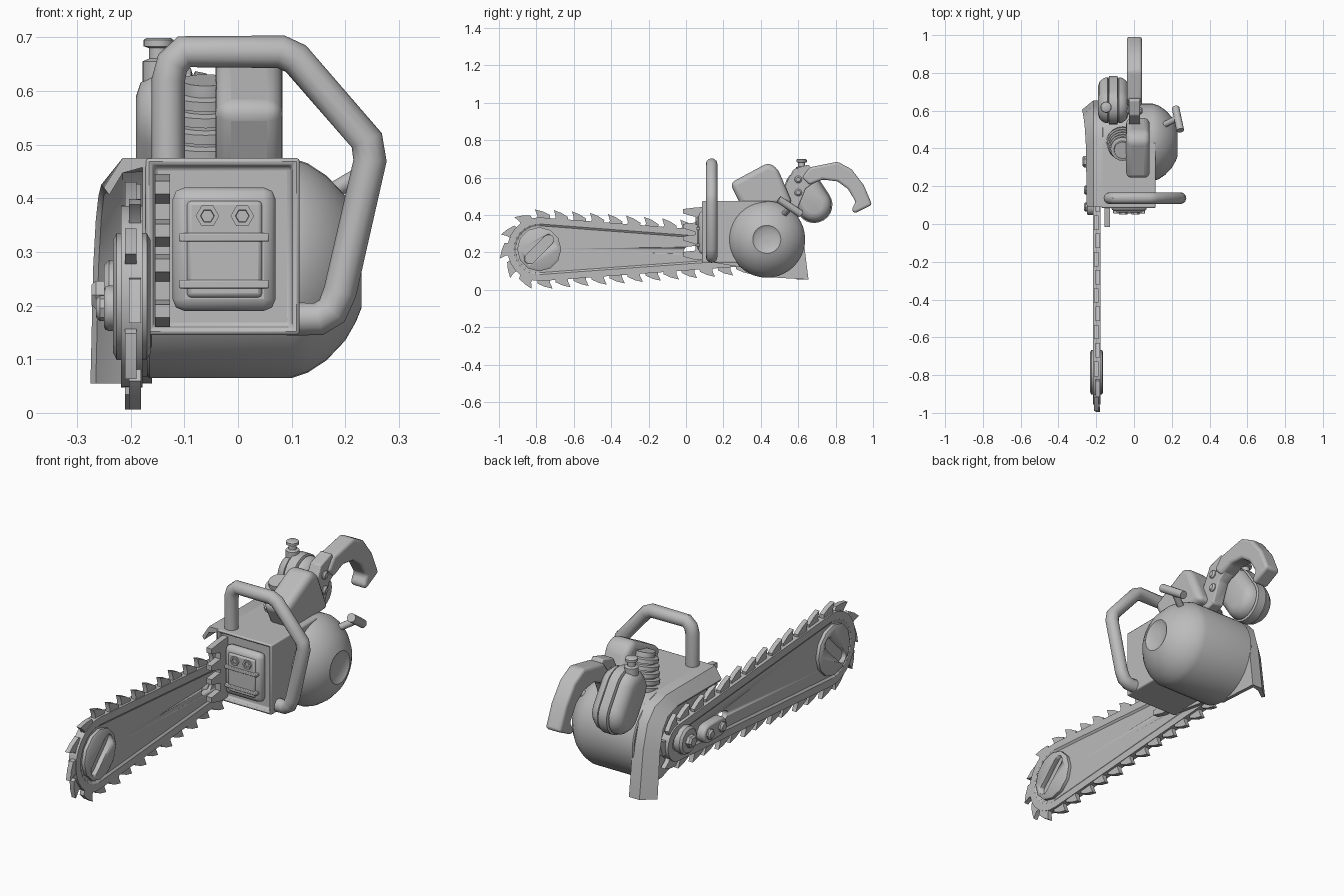
import bpy, bmesh, math
from mathutils import Vector

old = bpy.data.objects.get("Cube")
if old:
    bpy.data.objects.remove(old)

grey = bpy.data.materials.new("plain grey")
grey.use_nodes = True
grey.diffuse_color = (0.5, 0.5, 0.5, 1)
grey.node_tree.nodes["Principled BSDF"].inputs["Base Color"].default_value = grey.diffuse_color


def finish(name, mesh, bevel=0.0, segments=2):
    mesh.materials.clear()
    mesh.materials.append(grey)
    mesh.shade_smooth()
    mesh.set_sharp_from_angle(angle=math.radians(35))
    ob = bpy.data.objects.new(name, mesh)
    bpy.context.collection.objects.link(ob)
    if bevel:
        mod = ob.modifiers.new("Bevel", 'BEVEL')
        mod.width, mod.segments = bevel, segments
        mod.limit_method = 'ANGLE'
    return ob


def skin(name, rings, bevel=0.0, segments=2, inset=None):
    """Join equal rings of points into a closed solid."""
    bm = bmesh.new()
    rows = [[bm.verts.new(p) for p in ring] for ring in rings]
    n = len(rows[0])
    for a, b in zip(rows, rows[1:]):
        for i in range(n):
            j = (i + 1) % n
            bm.faces.new((a[i], a[j], b[j], b[i]))
    caps = [bm.faces.new(rows[0]), bm.faces.new(rows[-1])]
    bmesh.ops.recalc_face_normals(bm, faces=bm.faces)
    if inset:
        for width, depth in inset:
            bmesh.ops.inset_region(bm, faces=caps, thickness=width, depth=depth)
    mesh = bpy.data.meshes.new(name)
    bm.to_mesh(mesh)
    bm.free()
    return finish(name, mesh, bevel, segments)


def prism(name, pts, x0, x1, bevel=0.0, segments=2, inset=None):
    return skin(name, [[(x, y, z) for y, z in pts] for x in (x0, x1)], bevel, segments, inset)


def box(name, x, y, z, bevel=0.0, segments=2):
    pts = [(y[0], z[0]), (y[1], z[0]), (y[1], z[1]), (y[0], z[1])]
    return prism(name, pts, x[0], x[1], bevel, segments)


def lathe(name, profile, origin, axis, sides=24):
    """Turn (distance, radius) pairs around an axis."""
    q = Vector(axis).to_track_quat('Z', 'Y')
    rings = []
    for d, r in profile:
        ring = [(r * math.cos(t), r * math.sin(t), d)
                for t in (2 * math.pi * i / sides for i in range(sides))]
        rings.append([Vector(origin) + q @ Vector(p) for p in ring])
    return skin(name, rings)


def knob(name, origin, axis, r, h, sides=24, chamfer=0.008):
    return lathe(name, [(0, r), (h - chamfer, r), (h, r - chamfer)], origin, axis, sides)


def tube(name, pts, r):
    curve = bpy.data.curves.new(name, 'CURVE')
    curve.dimensions = '3D'
    curve.bevel_depth, curve.bevel_resolution = r, 4
    curve.use_fill_caps = True
    spline = curve.splines.new('POLY')
    spline.points.add(len(pts) - 1)
    for sp, p in zip(spline.points, pts):
        sp.co = (*p, 1)
    tmp = bpy.data.objects.new(name, curve)
    mesh = bpy.data.meshes.new_from_object(tmp)
    bpy.data.objects.remove(tmp)
    return finish(name, mesh)


def pill(a, b, ra, rb, steps=10):
    """Outline around two circles, counterclockwise from the top of circle a."""
    a, b = Vector(a), Vector(b)
    base = math.atan2(b.y - a.y, b.x - a.x)
    tilt = math.pi / 2 - math.asin((ra - rb) / (b - a).length)
    out = []
    for c, r, t0, t1 in ((a, ra, tilt, 2 * math.pi - tilt), (b, rb, -tilt, tilt)):
        for i in range(steps + 1):
            t = base + t0 + (t1 - t0) * i / steps
            out.append((c.x + r * math.cos(t), c.y + r * math.sin(t)))
    return out


def cut(ob, cutter):
    mod = ob.modifiers.new("Cut", 'BOOLEAN')
    mod.operation, mod.object = 'DIFFERENCE', cutter
    cutter.hide_render = True
    cutter.hide_set(True)
    cutter.display_type = 'WIRE'


# Guide bar with sunken panels and a slot near its root
TIP, ROOT = (-0.785, 0.217), (0.36, 0.215)
BAR_X = -0.198
outline = pill(TIP, ROOT, 0.17, 0.085, 14)
bar = prism("guide_bar", outline, BAR_X - 0.02, BAR_X + 0.02, inset=[(0.035, 0), (0.01, -0.007)])
cut(bar, prism("bar_slot_cutter", pill((0.01, 0.21), (0.05, 0.215), 0.02, 0.02), -0.3, -0.1))

# Round tip plate with a slanted slot
tip = lathe("tip_plate", [(-0.035, 0.105), (-0.028, 0.118), (0.028, 0.118), (0.035, 0.105)],
            (BAR_X, *TIP), (1, 0, 0), 12)
slot = pill((TIP[0] - 0.05, TIP[1] - 0.05), (TIP[0] + 0.05, TIP[1] + 0.05), 0.028, 0.028, 6)
cut(tip, prism("tip_slot_cutter", slot, -0.3, -0.1))

# Hooked chain teeth spaced evenly along the bar edge
tooth = [(-0.045, -0.02), (0.025, -0.02), (0.022, 0.012), (0.034, 0.045), (-0.008, 0.032), (-0.045, 0.012)]
loop = [Vector(p) for p in outline]
segs = list(zip(loop, loop[1:] + loop[:1]))
total = sum((b - a).length for a, b in segs)
count = round(total / 0.098)
for k in range(count):
    s = total * k / count
    for a, b in segs:
        length = (b - a).length
        if s <= length:
            break
        s -= length
    d = (b - a).normalized()
    nrm = Vector((d.y, -d.x))
    base = a + d * s
    pts = [base + d * u + nrm * v for u, v in tooth]
    x = BAR_X + (0.006 if k % 2 else -0.002)
    prism("chain_tooth", pts, x - 0.011, x + 0.011)

# Bar nut and two-bolt clamp on the outer side
knob("bar_washer", (-0.205, 0.33, 0.22), (-1, 0, 0), 0.065, 0.045, 12, 0.01)
knob("bar_nut", (-0.24, 0.33, 0.22), (-1, 0, 0), 0.03, 0.033, 6)
prism("bar_clamp", pill((0.09, 0.195), (0.18, 0.195), 0.042, 0.042, 6), -0.25, -0.2, 0.008)
for y in (0.09, 0.18):
    knob("clamp_bolt", (-0.245, y, 0.195), (-1, 0, 0), 0.024, 0.02, 8)

# Engine drum with a domed side and dimple
lathe("engine_drum", [(-0.17, 0.2), (-0.165, 0.205), (0.1, 0.205), (0.13, 0.195), (0.165, 0.172),
                      (0.2, 0.135), (0.22, 0.1), (0.23, 0.075), (0.218, 0.055), (0.218, 0.01)],
      (0, 0.432, 0.27), (1, 0, 0), 40)

# Engine block with a framed front
block_rings = [[(x, y, z) for x, z in ((-0.172, 0.145), (0.115, 0.145), (0.115, 0.475), (-0.172, 0.475))]
               for y in (0.085, 0.43)]
skin("engine_block", block_rings, 0.008, inset=[(0.018, 0), (0.006, -0.022)])
box("muffler", (-0.122, 0.07), (0.068, 0.12), (0.19, 0.42), 0.022)
box("muffler_panel", (-0.095, 0.045), (0.06, 0.08), (0.215, 0.395), 0.008)
for z in (0.24, 0.327):
    box("muffler_band", (-0.11, 0.058), (0.055, 0.08), (z - 0.008, z + 0.008), 0.003)
for x in (-0.057, 0.008):
    lathe("muffler_bolt", [(0, 0.022), (0.016, 0.022), (0.016, 0.013), (0.008, 0.012)],
          (x, 0.067, 0.367), (0, -1, 0), 6)

# Bumper spikes beside the bar
spikes = [(0.12, 0.16)]
for z in (0.19, 0.275, 0.34, 0.42):
    spikes += [(0.05, z - 0.03), (-0.015, z - 0.012), (-0.015, z + 0.012), (0.05, z + 0.02)]
prism("bumper_spikes", spikes + [(0.12, 0.445)], -0.155, -0.127)

# Chain cover: slanted hood curling over the back, and its inner wall
inner = [(0.09, 0.475), (0.45, 0.475), (0.54, 0.45), (0.595, 0.39), (0.627, 0.28), (0.655, 0.055)]
outer = [(0.09, 0.42), (0.42, 0.425), (0.505, 0.405), (0.55, 0.36), (0.58, 0.27), (0.605, 0.055)]
rings = []
for i, ((y, z), (v, w)) in enumerate(zip(inner, outer)):
    dy, dz = (0, -0.014) if i < 2 else (-0.014, 0)
    xo = -0.25 - 0.005 * i
    rings.append([(-0.165, y, z), (-0.215, y, z), (xo, v, w),
                  (xo + 0.01, v + dy, w + dz), (-0.215, y + dy * 2, z + dz * 2), (-0.165, y + dy, z + dz)])
skin("chain_cover", rings)
prism("cover_wall", inner + [(0.43, 0.068), (0.3, 0.12), (0.12, 0.15)], -0.178, -0.16)

# Front wrap handle
path = [(-0.13, 0.46), (-0.13, 0.62), (-0.122, 0.652), (-0.1, 0.673), (0.08, 0.673), (0.108, 0.66),
        (0.24, 0.508), (0.246, 0.47), (0.19, 0.225), (0.175, 0.19), (0.15, 0.175), (0.09, 0.175)]
tube("front_handle", [(x, 0.137, z) for x, z in path], 0.031)

# Tilted cylinder housing and ribbed intake
prism("cylinder_housing", [(0.235, 0.57), (0.44, 0.68), (0.49, 0.65), (0.57, 0.46), (0.3, 0.44)],
      -0.042, 0.083, 0.04, 4)
ribs = [(0, 0.07)]
for i in range(5):
    r = 0.088 - 0.006 * i
    d = 0.03 * i
    ribs += [(d, r), (d + 0.018, r), (d + 0.022, r - 0.018), (d + 0.03, r - 0.018)]
lathe("ribbed_intake", ribs + [(0.165, 0.045)], (-0.06, 0.43, 0.46), (0, -0.25, 1), 20)

# Banded fuel tank with cap
bands = [(-0.08, 0.045), (-0.072, 0.07), (-0.05, 0.088), (-0.03, 0.092), (-0.026, 0.084), (-0.022, 0.098),
         (0.022, 0.098), (0.026, 0.084), (0.03, 0.092), (0.05, 0.088), (0.072, 0.07), (0.08, 0.045)]
skin("fuel_tank", [[(x - 0.11, y, z) for y, z in pill((0.625, 0.545), (0.685, 0.455), r, r, 12)]
                   for x, r in bands])
lathe("tank_cap", [(0, 0.03), (0.05, 0.03), (0.055, 0.018), (0.075, 0.018), (0.078, 0.028), (0.09, 0.028), (0.094, 0.022)],
      (-0.148, 0.618, 0.605), (0, 0, 1), 16)

# Rear grip with bolted bracket
prism("rear_grip", [(0.62, 0.6), (0.66, 0.655), (0.81, 0.685), (0.885, 0.645), (0.95, 0.56), (0.995, 0.455),
                    (0.9, 0.408), (0.885, 0.43), (0.908, 0.47), (0.865, 0.54), (0.81, 0.58), (0.73, 0.59),
                    (0.66, 0.56)], -0.037, 0.042, 0.016, 3)
prism("grip_bracket", [(0.5, 0.5), (0.575, 0.645), (0.655, 0.67), (0.71, 0.59), (0.64, 0.54), (0.6, 0.44),
                       (0.54, 0.42)], -0.026, 0.032, 0.006)
for z in (0.52, 0.59):
    for side in (-1, 1):
        knob("bracket_bolt", (0.003 + side * 0.026, 0.6, z), (side, 0, 0), 0.02, 0.015, 10)

# Starter pull
tube("starter_stem", [(0.12, 0.505, 0.38), (0.23, 0.56, 0.445)], 0.016)
tube("starter_grip", [(0.245, 0.495, 0.485), (0.243, 0.507, 0.477), (0.222, 0.605, 0.412), (0.22, 0.615, 0.405)], 0.02)
